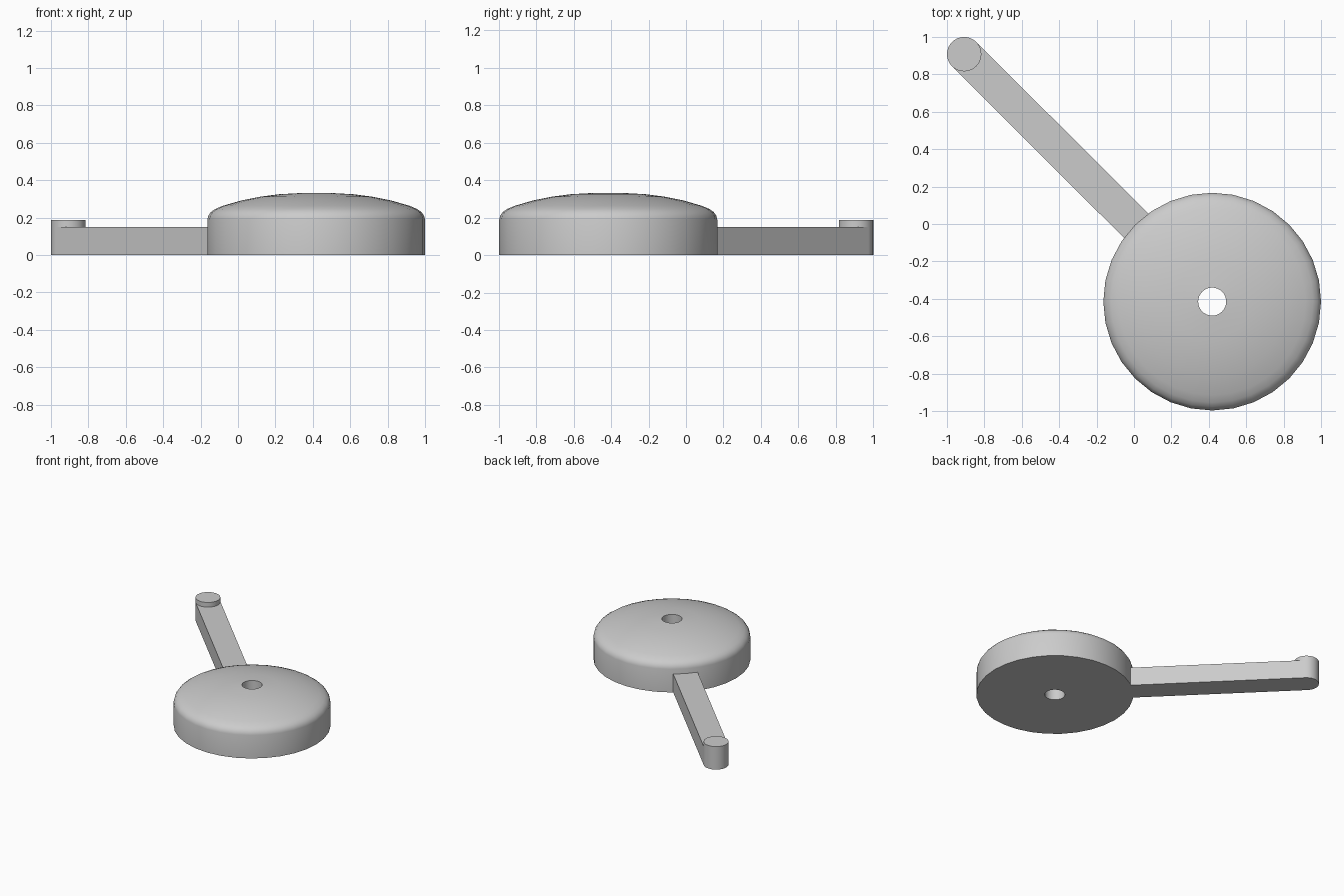
import bpy, bmesh, math
from mathutils import Matrix, Vector

if "Cube" in bpy.data.objects:
    bpy.data.objects.remove(bpy.data.objects["Cube"], do_unlink=True)

grey = bpy.data.materials.new("plain grey")
grey.use_nodes = True
grey.diffuse_color = (0.6, 0.6, 0.6, 1)
grey.node_tree.nodes["Principled BSDF"].inputs["Base Color"].default_value = (0.6, 0.6, 0.6, 1)

HUB = Vector((0.418, -0.415, 0))
KNOB = Vector((-0.908, 0.908, 0))
KNOB_RADIUS = 0.092


def finish(name, bm, location):
    bmesh.ops.recalc_face_normals(bm, faces=bm.faces)
    mesh = bpy.data.meshes.new(name)
    bm.to_mesh(mesh)
    bm.free()
    mesh.materials.append(grey)
    obj = bpy.data.objects.new(name, mesh)
    obj.location = location
    bpy.context.collection.objects.link(obj)
    bpy.ops.object.select_all(action='DESELECT')
    obj.select_set(True)
    bpy.context.view_layer.objects.active = obj
    bpy.ops.object.shade_smooth_by_angle(angle=math.radians(35))
    return obj


# Domed disc with a through hole: closed profile turned around z
profile = [(0.075, 0), (0.582, 0), (0.582, 0.19), (0.577, 0.21), (0.563, 0.23),
           (0.54, 0.246), (0.5, 0.263), (0.4, 0.292), (0.3, 0.312),
           (0.2, 0.325), (0.075, 0.332)]
SEGMENTS = 32
bm = bmesh.new()
rings = []
for i in range(SEGMENTS):
    a = math.tau * i / SEGMENTS
    rings.append([bm.verts.new((r * math.cos(a), r * math.sin(a), z)) for r, z in profile])
for i, ring in enumerate(rings):
    following = rings[(i + 1) % SEGMENTS]
    for j in range(len(profile)):
        k = (j + 1) % len(profile)
        bm.faces.new((ring[j], following[j], following[k], ring[k]))
finish("domed_disc", bm, HUB)

# Round knob at the far end of the handle
bm = bmesh.new()
bmesh.ops.create_cone(bm, cap_ends=True, segments=32, radius1=KNOB_RADIUS,
                      radius2=KNOB_RADIUS, depth=0.188,
                      matrix=Matrix.Translation((0, 0, 0.094)))
finish("end_knob", bm, KNOB)

# Straight handle from the knob centre to just inside the disc wall
direction = (HUB - KNOB).normalized()
inner_end = HUB - direction * 0.56
bm = bmesh.new()
bmesh.ops.create_cube(bm, size=1, matrix=Matrix.Diagonal(
    ((inner_end - KNOB).length, 2 * KNOB_RADIUS, 0.15, 1)))
handle = finish("handle", bm, (KNOB + inner_end) / 2 + Vector((0, 0, 0.075)))
handle.rotation_euler.z = math.atan2(direction.y, direction.x)
